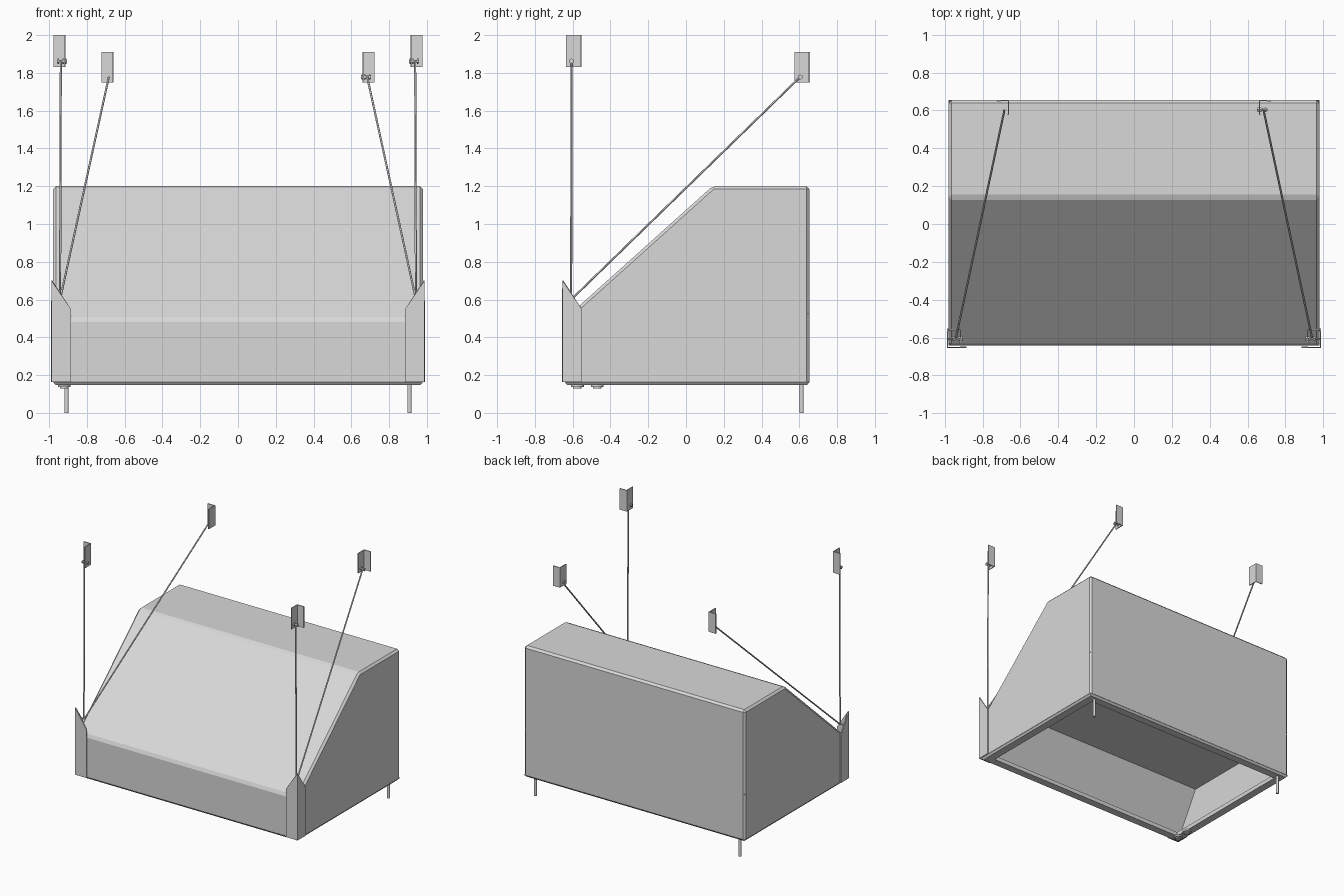
import bpy, bmesh
from mathutils import Vector

cube = bpy.data.objects.get("Cube")
if cube:
    bpy.data.objects.remove(cube, do_unlink=True)

steel = bpy.data.materials.new("brushed steel grey")
steel.use_nodes = True
steel.diffuse_color = (0.69, 0.69, 0.69, 1)
steel.node_tree.nodes["Principled BSDF"].inputs["Base Color"].default_value = (0.69, 0.69, 0.69, 1)


def finish(bm, name, thickness=0, offset=-1, smooth=False):
    bmesh.ops.recalc_face_normals(bm, faces=bm.faces[:])
    mesh = bpy.data.meshes.new(name)
    bm.to_mesh(mesh)
    bm.free()
    mesh.materials.append(steel)
    obj = bpy.data.objects.new(name, mesh)
    bpy.context.collection.objects.link(obj)
    if thickness:
        mod = obj.modifiers.new("sheet", 'SOLIDIFY')
        mod.thickness = thickness
        mod.offset = offset
    if smooth:
        bpy.ops.object.select_all(action='DESELECT')
        obj.select_set(True)
        bpy.context.view_layer.objects.active = obj
        bpy.ops.object.shade_smooth_by_angle()
    return obj


def rod(name, start, end, radius, sides=12):
    start, end = Vector(start), Vector(end)
    axis = end - start
    bm = bmesh.new()
    bmesh.ops.create_cone(bm, cap_ends=True, segments=sides, radius1=radius,
                          radius2=radius, depth=axis.length)
    turn = axis.to_track_quat('Z', 'Y')
    for v in bm.verts:
        v.co = turn @ v.co + (start + end) / 2
    return finish(bm, name, smooth=sides > 6)


def angle_plate(name, end_x, corner, end_y, z_low, z_corner, z_end):
    """Folded sheet: one leg along x, one along y, tops may slope from the fold."""
    plan = [((end_x, corner[1]), z_end), (corner, z_corner), ((corner[0], end_y), z_end)]
    bm = bmesh.new()
    low = [bm.verts.new((*p, z_low)) for p, _ in plan]
    top = [bm.verts.new((*p, z)) for p, z in plan]
    for i in range(2):
        bm.faces.new((low[i], low[i + 1], top[i + 1], top[i]))
    return finish(bm, name, 0.008, 0)


# Hood shell: side profile extruded across x, edges chamfered, open below
HALF, FRONT, BACK, BASE = 0.98, -0.643, 0.655, 0.165
profile = [(FRONT, BASE), (FRONT, 0.497), (0.14, 1.2), (BACK, 1.2), (BACK, BASE)]
bm = bmesh.new()
face = bm.faces.new([bm.verts.new((-HALF, y, z)) for y, z in profile])
ext = bmesh.ops.extrude_face_region(bm, geom=[face])
for v in ext["geom"]:
    if isinstance(v, bmesh.types.BMVert):
        v.co.x = HALF
bmesh.ops.recalc_face_normals(bm, faces=bm.faces[:])
bottom = [f for f in bm.faces if f.normal.z < -0.9]
bmesh.ops.delete(bm, geom=bottom, context='FACES')
edges = [e for e in bm.edges if not e.is_boundary]
bmesh.ops.bevel(bm, geom=edges, offset=0.016, segments=1, affect='EDGES')
finish(bm, "hood_shell", 0.008)

# Inner liner: sloping front baffle folded into a flat ceiling
bm = bmesh.new()
fold = [(FRONT + 0.015, 0.185), (-0.433, 0.525), (BACK - 0.006, 0.525)]
rows = [[bm.verts.new((x, y, z)) for x in (-0.975, 0.975)] for y, z in fold]
for a, b in zip(rows, rows[1:]):
    bm.faces.new((a[0], a[1], b[1], b[0]))
finish(bm, "inner_liner", 0.005, 0)

# Gutter rim: a folded strip running round the open bottom
bm = bmesh.new()
rings = []
for inset, z in [(0.002, BASE), (0.014, 0.15), (0.075, 0.15), (0.075, 0.18)]:
    x, y0, y1 = HALF - inset, FRONT + inset, BACK - inset
    rings.append([bm.verts.new((*p, z)) for p in [(-x, y0), (x, y0), (x, y1), (-x, y1)]])
for a, b in zip(rings, rings[1:]):
    for i in range(4):
        j = (i + 1) % 4
        bm.faces.new((a[i], a[j], b[j], b[i]))
finish(bm, "gutter_rim", 0.004, 0)

# Drain fittings under the front corner
for n, y in enumerate((-0.575, -0.47)):
    rod(f"drain_flange_{n}", (-0.92, y, 0.138), (-0.92, y, 0.152), 0.034, 24)
    rod(f"drain_plug_{n}", (-0.92, y, 0.13), (-0.92, y, 0.14), 0.022, 24)

for side, s in (("left", 1), ("right", -1)):
    # Front corner guard with sloping tops, and the lug bolt inside it
    angle_plate(f"{side}_corner_guard", s * 0.885, (s * 0.985, -0.652), -0.552,
                0.163, 0.7, 0.55)
    rod(f"{side}_guard_bolt", (s * 0.982, -0.607, 0.605), (s * 0.93, -0.607, 0.605), 0.006)

    # Back support pin
    rod(f"{side}_back_pin", (s * 0.908, 0.612, 0), (s * 0.908, 0.612, 0.17), 0.011, 16)

    # Hanging brackets, fixing bolts and tie rods
    for place, x, y, z, low, high in (("front", 0.917, -0.558, 1.862, 1.83, 2.0),
                                      ("back", 0.663, 0.652, 1.778, 1.75, 1.91)):
        hole = y - 0.048
        angle_plate(f"{side}_{place}_hanger", s * (x + 0.06), (s * x, y), y - 0.077,
                    low, high, high)
        rod(f"{side}_{place}_tie_rod", (s * 0.942, -0.608, 0.6),
            (s * (x + 0.021), hole, z), 0.0055)
        if (side, place) == ("right", "back"):
            continue
        rod(f"{side}_{place}_bolt", (s * (x - 0.012), hole, z),
            (s * (x + 0.042), hole, z), 0.007)
        for k, off in enumerate((-0.01, 0.003, 0.03)):
            rod(f"{side}_{place}_nut_{k}", (s * (x + off), hole, z),
                (s * (x + off + 0.008), hole, z), 0.014, 6)
